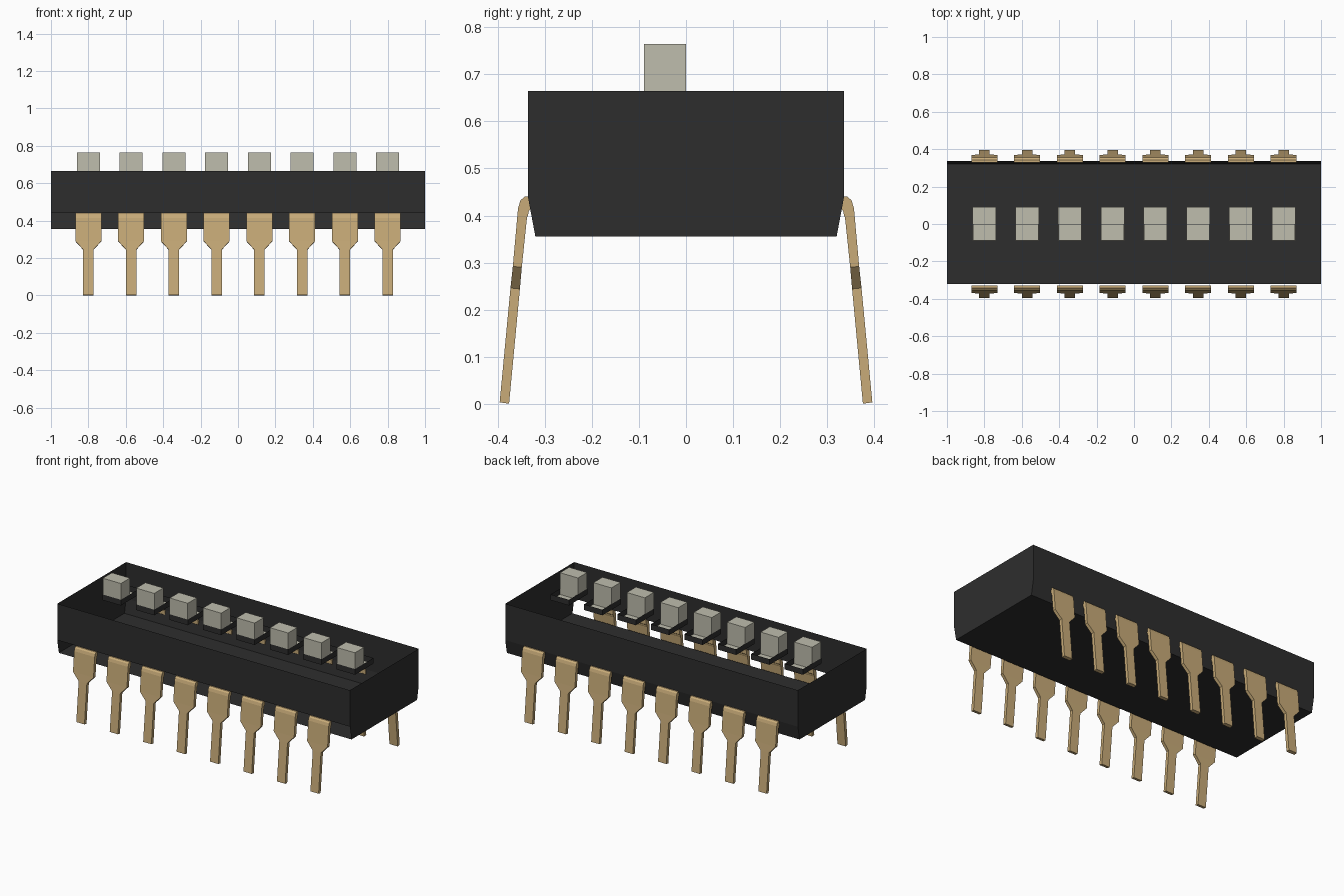
import bpy
import bmesh

cube = bpy.data.objects.get("Cube")
if cube:
    bpy.data.objects.remove(cube, do_unlink=True)


def material(name, rgb):
    m = bpy.data.materials.new(name)
    m.use_nodes = True
    m.diffuse_color = (*rgb, 1)
    bsdf = next(n for n in m.node_tree.nodes if n.type == "BSDF_PRINCIPLED")
    bsdf.inputs["Base Color"].default_value = (*rgb, 1)
    return m


BLACK = material("black plastic", (0.027, 0.027, 0.027))
GOLD = material("gold metal", (0.58, 0.41, 0.19))
CREAM = material("pale cream plastic", (0.52, 0.51, 0.42))


def finish(name, bm, mat):
    bmesh.ops.recalc_face_normals(bm, faces=bm.faces)
    mesh = bpy.data.meshes.new(name)
    bm.to_mesh(mesh)
    bm.free()
    mesh.materials.append(mat)
    obj = bpy.data.objects.new(name, mesh)
    bpy.context.collection.objects.link(obj)
    return obj


def loft(rings, caps=True):
    """Skin a run of equal-length closed rings."""
    bm = bmesh.new()
    loops = [[bm.verts.new(p) for p in ring] for ring in rings]
    n = len(loops[0])
    for a, b in zip(loops, loops[1:]):
        for i in range(n):
            j = (i + 1) % n
            bm.faces.new((a[i], a[j], b[j], b[i]))
    if caps:
        bm.faces.new(loops[0])
        bm.faces.new(loops[-1])
    return bm


def rectangle(x, w, y0, y1, z):
    return [(x - w, y0, z), (x + w, y0, z), (x + w, y1, z), (x - w, y1, z)]


# Thin housing shell: open at the top and along the front lower chamfer
TOP, SHOULDER, BASE = 0.665, 0.44, 0.355
SIDE, FOOT = 0.336, 0.32
section = [(-SIDE, TOP), (-SIDE, SHOULDER), (-FOOT, BASE),
           (FOOT, BASE), (SIDE, SHOULDER), (SIDE, TOP)]
shell = loft([[(x, y, z) for y, z in section] for x in (-1, 1)])
shell.faces.ensure_lookup_table()
openings = [f for f in shell.faces if len(f.verts) == 4 and
            (f.calc_center_median().z > TOP - 0.001 or
             (f.calc_center_median().y < -FOOT and
              f.calc_center_median().z < SHOULDER))]
bmesh.ops.delete(shell, geom=openings, context="FACES_ONLY")
finish("housing", shell, BLACK)

# Pin stations: outer y, outer z, inner y, inner z, half width
PIN = [(0.328, 0.44, 0.328, 0.415, 0.07),
       (0.343, 0.44, 0.334, 0.41, 0.07),
       (0.352, 0.432, 0.336, 0.40, 0.07),
       (0.357, 0.415, 0.338, 0.395, 0.07),
       (0.368, 0.292, 0.349, 0.29, 0.07),
       (0.373, 0.246, 0.353, 0.244, 0.028),
       (0.396, 0.003, 0.376, 0, 0.028)]
WELL, HALF, REACH = 0.63, 0.0625, 0.09

for i in range(8):
    x = -0.8 + i * 1.6 / 7
    # Bent pins on both long sides
    for label, s in (("front", -1), ("back", 1)):
        rings = [[(x - w, s * yo, zo), (x + w, s * yo, zo),
                  (x + w, s * yi, zi), (x - w, s * yi, zi)]
                 for yo, zo, yi, zi, w in PIN]
        finish(f"{label}_pin_{i + 1}", loft(rings), GOLD)
    # Open well walls, well floor and sliding actuator
    well = [rectangle(x, HALF, -REACH, REACH, z) for z in (WELL, TOP)]
    finish(f"well_walls_{i + 1}", loft(well, caps=False), BLACK)
    floor = bmesh.new()
    floor.faces.new([floor.verts.new(p)
                     for p in rectangle(x, HALF, -REACH, REACH, WELL)])
    finish(f"well_floor_{i + 1}", floor, CREAM)
    w = HALF - 0.001
    slider = [rectangle(x, w, 0.001 - REACH, 0, z) for z in (WELL + 0.001, 0.765)]
    finish(f"slider_{i + 1}", loft(slider), CREAM)
